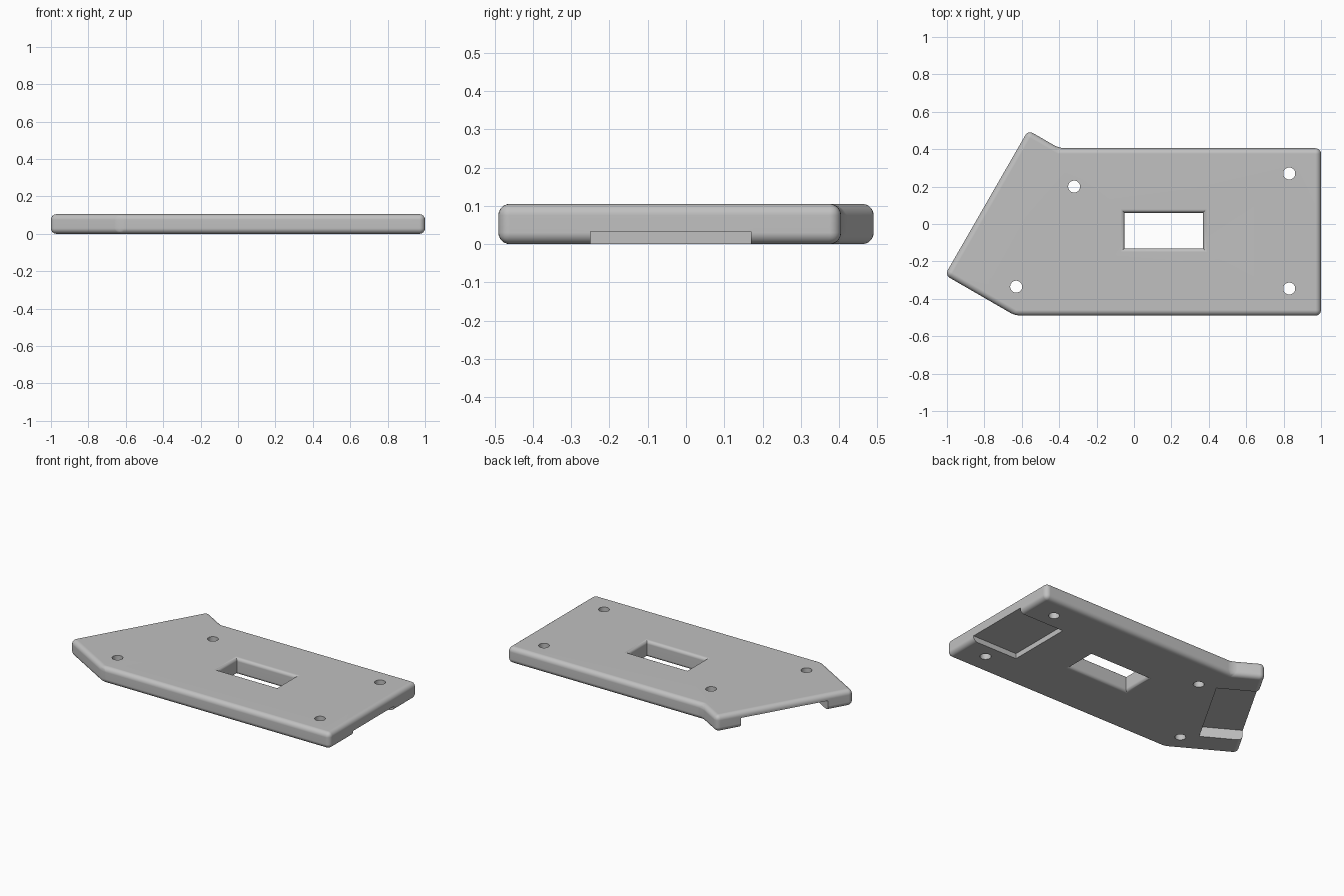
import bpy, bmesh, math
from mathutils import Matrix

cube = bpy.data.objects.get("Cube")
if cube:
    bpy.data.objects.remove(cube, do_unlink=True)

THICK = 0.105     # plate thickness
ROUND = 0.03      # outer edge radius
FLARE = 0.02      # window edge radius

grey = bpy.data.materials.new("mid grey")
grey.use_nodes = True
colour = (0.53, 0.53, 0.53, 1)
grey.diffuse_color = colour
grey.node_tree.nodes["Principled BSDF"].inputs["Base Color"].default_value = colour


def loft(name, rings):
    """Solid made from a stack of matching closed rings."""
    bm = bmesh.new()
    loops = [[bm.verts.new(p) for p in ring] for ring in rings]
    n = len(loops[0])
    bm.faces.new(loops[0][::-1])
    bm.faces.new(loops[-1])
    for a, b in zip(loops, loops[1:]):
        for i in range(n):
            j = (i + 1) % n
            bm.faces.new((a[i], a[j], b[j], b[i]))
    bmesh.ops.recalc_face_normals(bm, faces=bm.faces)
    mesh = bpy.data.meshes.new(name)
    bm.to_mesh(mesh)
    bm.free()
    obj = bpy.data.objects.new(name, mesh)
    bpy.context.collection.objects.link(obj)
    mesh.materials.append(grey)
    return obj


def rect(x0, x1, y0, y1, z):
    return [(x0, y0, z), (x1, y0, z), (x1, y1, z), (x0, y1, z)]


def apply(obj, kind, **settings):
    mod = obj.modifiers.new(kind.title(), kind)
    for key, value in settings.items():
        setattr(mod, key, value)
    bpy.ops.object.select_all(action='DESELECT')
    bpy.context.view_layer.objects.active = obj
    obj.select_set(True)
    bpy.ops.object.modifier_apply(modifier=mod.name)


def cut(obj, cutter):
    cutter.hide_render = True
    apply(obj, 'BOOLEAN', operation='DIFFERENCE', solver='EXACT', object=cutter)
    bpy.data.objects.remove(cutter, do_unlink=True)


# Plate with a slanted end and rounded edges
outline = [(-1.011, -0.273), (-0.635, -0.49), (1, -0.49),
           (1, 0.405), (-0.40, 0.405), (-0.566, 0.501)]
plate = loft("base_plate", [[(x, y, z) for x, y in outline] for z in (0, THICK)])
apply(plate, 'BEVEL', width=ROUND, segments=6, limit_method='ANGLE',
      angle_limit=math.radians(20))

# Rectangular window with rounded rims on both faces
profile = [(-0.05, FLARE)]
for i in range(6):
    a = math.pi / 2 * i / 5
    profile.append((FLARE * (1 - math.cos(a)), FLARE * (1 - math.sin(a))))
profile += [(THICK - z, off) for z, off in reversed(profile)]
cut(plate, loft("window_cutter",
                [rect(-0.05 - o, 0.37 + o, -0.13 - o, 0.06 + o, z) for z, o in profile]))

# Screw holes
for x, y in [(-0.32, 0.20), (0.83, 0.27), (0.83, -0.345), (-0.63, -0.335)]:
    ring = [(x + 0.032 * math.cos(math.tau * i / 32),
             y + 0.032 * math.sin(math.tau * i / 32)) for i in range(32)]
    cut(plate, loft("hole_cutter", [[(px, py, z) for px, py in ring] for z in (-0.1, 0.2)]))

# Pocket under the square end
cut(plate, loft("square_end_pocket_cutter",
                [rect(0.68, 1.1, -0.25, 0.17, z) for z in (-0.1, 0.033)]))

# Pocket under the slanted end, aligned with that edge
pocket = loft("slanted_end_pocket_cutter",
              [rect(0.165, 0.73, -0.255, 0.1, z) for z in (-0.1, 0.065)])
pocket.data.transform(Matrix.Translation((-1.011, -0.273, 0))
                      @ Matrix.Rotation(math.atan2(0.774, 0.445), 4, 'Z'))
cut(plate, pocket)

# Smooth rounded edges, crisp cuts
bpy.ops.object.select_all(action='DESELECT')
plate.select_set(True)
bpy.context.view_layer.objects.active = plate
bpy.ops.object.shade_smooth_by_angle(angle=math.radians(30))
weighted = plate.modifiers.new("Weighted normals", 'WEIGHTED_NORMAL')
weighted.keep_sharp = True
